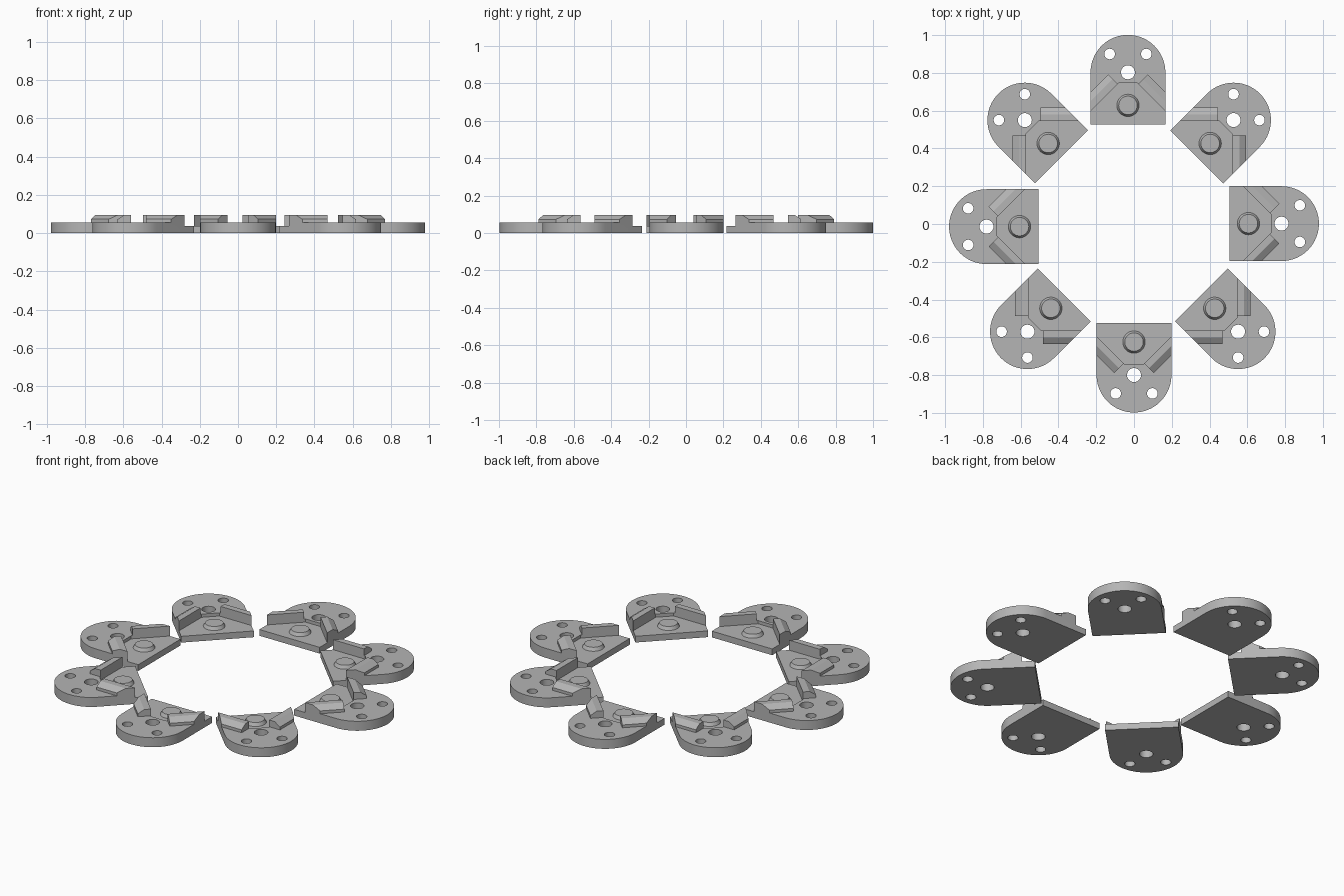
import bpy, bmesh
from math import sin, cos, pi, radians, sqrt

if "Cube" in bpy.data.objects:
    bpy.data.objects.remove(bpy.data.objects["Cube"])

RADIUS = 0.198        # rounded end of each plate
BACK = -0.275         # flat inner edge
TOP, FLOOR, RIDGE = 0.056, 0.037, 0.096
INNER, MID, OUTER = -0.005, 0.031, 0.066   # ridge profile offsets

grey = bpy.data.materials.new("plain grey")
grey.use_nodes = True
grey.diffuse_color = (0.46, 0.46, 0.46, 1)
grey.node_tree.nodes["Principled BSDF"].inputs["Base Color"].default_value = grey.diffuse_color


def loft(name, lower, upper):
    """Closed solid between two matching loops of points."""
    bm = bmesh.new()
    a = [bm.verts.new(p) for p in lower]
    b = [bm.verts.new(p) for p in upper]
    bm.faces.new(a[::-1])
    bm.faces.new(b)
    for i in range(len(a)):
        j = (i + 1) % len(a)
        bm.faces.new((a[i], a[j], b[j], b[i]))
    bmesh.ops.recalc_face_normals(bm, faces=bm.faces)
    mesh = bpy.data.meshes.new(name)
    bm.to_mesh(mesh)
    bm.free()
    obj = bpy.data.objects.new(name, mesh)
    bpy.context.collection.objects.link(obj)
    return obj


def prism(name, outline, z0, z1):
    return loft(name, [(x, y, z0) for x, y in outline], [(x, y, z1) for x, y in outline])


def circle(x, y, r, n=32):
    return [(x + r * cos(2 * pi * i / n), y + r * sin(2 * pi * i / n)) for i in range(n)]


def ridge(side):
    """Chamfered diagonal rail, trimmed flush with the side of the plate."""
    profile = [(INNER, 0.05), (INNER, RIDGE), (MID, RIDGE), (OUTER, 0.073), (OUTER, 0.05)]

    def place(s, p, z):
        return ((p - s) / sqrt(2), side * (p + s) / sqrt(2), z)
    near = [place(0.082, p, z) for p, z in profile]
    far = [place(RADIUS * sqrt(2) - p, p, z) for p, z in profile]
    return loft("ridge", near, far)


# Plate with one round end
arc = [(RADIUS * cos(a), RADIUS * sin(a)) for a in (pi * (i / 40 - 0.5) for i in range(41))]
plate = prism("plate", arc + [(BACK, RADIUS), (BACK, -RADIUS)], 0, TOP)

# Recessed floor and bolt holes
corner = INNER * sqrt(2)
half = [(-0.056, corner + 0.056), (-0.256, corner + 0.256), (-0.4, corner + 0.256)]
pocket = prism("pocket", half + [(x, -y) for x, y in reversed(half)], FLOOR, 0.2)
cutters = [pocket, prism("centre_hole", circle(0, 0, 0.037), -0.1, 0.2)]
cutters += [prism("small_hole", circle(0.097, s * 0.097, 0.028), -0.1, 0.2) for s in (1, -1)]

# Rails and tapered knob
knob = loft("knob", [(x, y, 0.03) for x, y in circle(-0.175, 0, 0.063)],
            [(x, y, TOP) for x, y in circle(-0.175, 0, 0.049)])
additions = [ridge(1), ridge(-1), knob]

helpers = cutters + additions
for h in helpers:
    h.hide_render = True
    mod = plate.modifiers.new(h.name, 'BOOLEAN')
    mod.object = h
    mod.operation = 'DIFFERENCE' if h in cutters else 'UNION'
    mod.solver = 'EXACT'

bpy.context.view_layer.update()
depsgraph = bpy.context.evaluated_depsgraph_get()
bracket_mesh = bpy.data.meshes.new_from_object(plate.evaluated_get(depsgraph))
bracket_mesh.name = "bracket"
bracket_mesh.materials.clear()
bracket_mesh.materials.append(grey)
for h in helpers + [plate]:
    bpy.data.objects.remove(h)

# Ring of eight brackets, each with its round end outward
places = [("left", 0.781, 0.002), ("back_left", 0.527, 0.55), ("back", -0.032, 0.803),
          ("back_right", -0.578, 0.55), ("right", -0.781, -0.014),
          ("front_right", -0.564, -0.57), ("front", 0.0, -0.8), ("front_left", 0.551, -0.57)]
for i, (name, x, y) in enumerate(places):
    bracket = bpy.data.objects.new(name + "_bracket", bracket_mesh)
    bpy.context.collection.objects.link(bracket)
    bracket.location = (x, y, 0)
    bracket.rotation_euler.z = radians(45 * i)
    bracket.select_set(True)
    bpy.context.view_layer.objects.active = bracket
bpy.ops.object.shade_smooth_by_angle(angle=radians(25))
